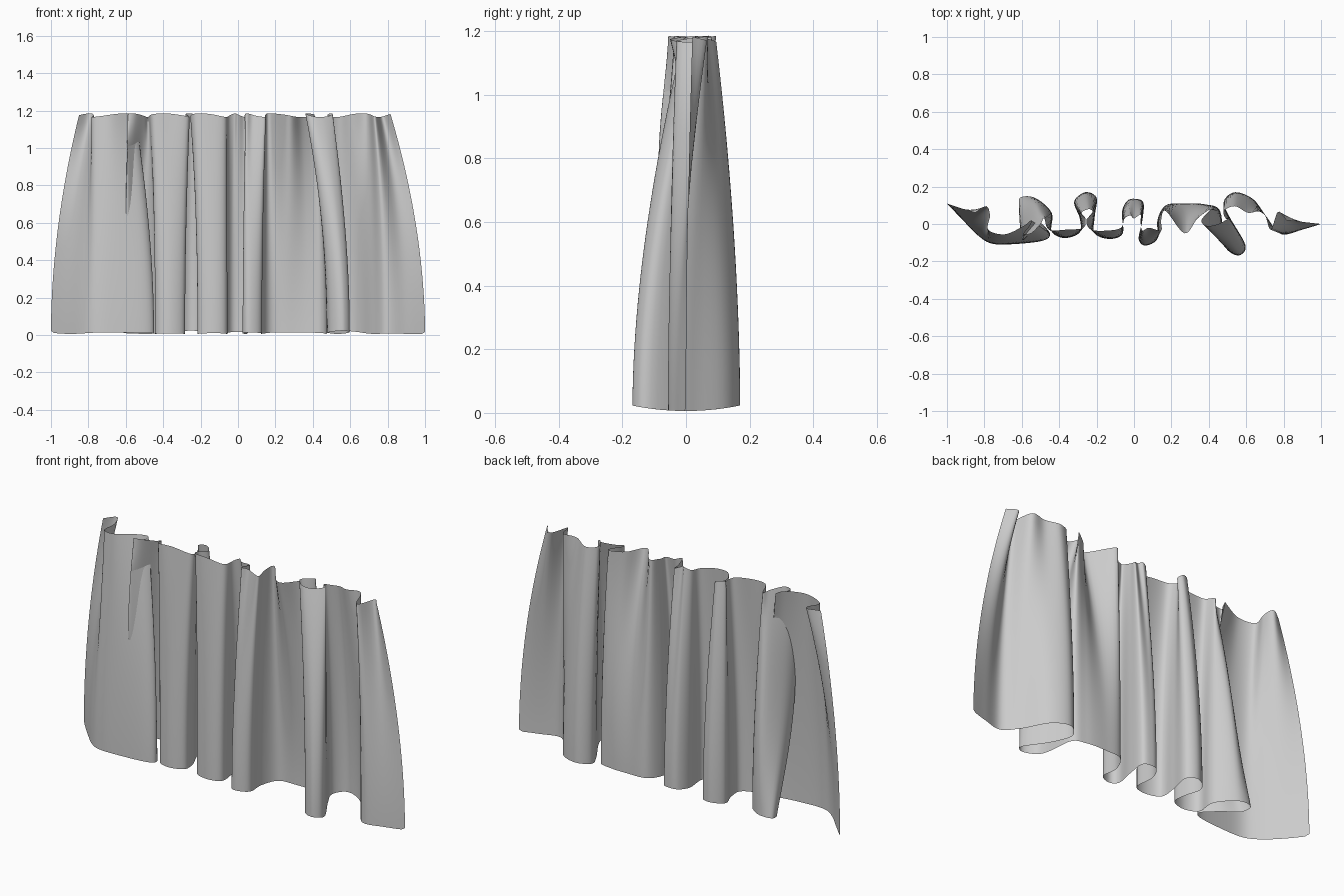
import bpy, bmesh, math
from mathutils import Vector

# Hem path on the floor (x, y), left to right through every fold
hem = [(-1, .11), (-.91, .015), (-.83, -.065), (-.76, -.105), (-.65, -.108), (-.49, -.09),
       (-.45, -.05), (-.52, .025), (-.6, .08), (-.61, .14), (-.53, .14), (-.44, .06),
       (-.44, -.04), (-.37, -.075), (-.29, -.045), (-.29, .03), (-.32, .12), (-.26, .17),
       (-.2, .14), (-.21, .04), (-.21, -.05), (-.13, -.08), (-.06, -.05), (-.065, .06),
       (-.04, .12), (0, .135), (.05, .115), (.045, .02), (.025, -.08), (.06, -.115),
       (.125, -.08), (.125, .02), (.17, .1), (.27, .11), (.38, .105), (.46, .07),
       (.48, -.1), (.52, -.155), (.57, -.165), (.595, -.11), (.51, .04), (.48, .12),
       (.54, .17), (.64, .13), (.72, .02), (.79, -.055), (.9, -.03), (1, 0)]
# Gathered path along the top, one point per hem point
top = [(-.85, .06), (-.79, .095), (-.77, .045), (-.78, -.03), (-.69, -.055), (-.59, -.01),
       (-.55, .02), (-.56, -.01), (-.59, -.05), (-.55, -.05), (-.5, .0), (-.48, .03),
       (-.455, -.03), (-.36, -.03), (-.27, -.02), (-.26, .03), (-.28, .06), (-.24, .08),
       (-.22, .06), (-.255, .02), (-.23, -.03), (-.14, -.035), (-.07, -.02), (-.05, .03),
       (-.02, .045), (0, .03), (.035, .05), (.035, .01), (.045, -.035), (.08, -.02),
       (.145, -.035), (.145, .02), (.17, .07), (.27, -.05), (.34, .03), (.41, .08),
       (.36, .02), (.39, -.01), (.45, .0), (.505, .03), (.49, .03), (.48, .07),
       (.54, .095), (.61, .06), (.69, .065), (.73, -.03), (.77, .065), (.815, .02)]
# Mid-height push that makes one inner fold show at the front
push = {7: -.05, 8: -.12, 9: -.08}

STEPS, ROWS = 6, 26


def smooth_path(pts):
    """Catmull-Rom curve through the points."""
    p = [Vector(q) for q in pts]
    p = [2 * p[0] - p[1]] + p + [2 * p[-1] - p[-2]]
    out = []
    for i in range(1, len(p) - 2):
        a, b, c, d = p[i - 1:i + 3]
        for k in range(STEPS):
            t = k / STEPS
            out.append(.5 * (2 * b + (c - a) * t + (2 * a - 5 * b + 4 * c - d) * t * t
                             + (3 * b - a - 3 * c + d) * t ** 3))
    return out + [p[-2]]


low = smooth_path(hem)
high = smooth_path(top)
bulge = smooth_path([(push.get(i, 0), 0) for i in range(len(hem))])

# Curtain sheet lofted from hem to gathered top
bm = bmesh.new()
rows = []
for r in range(ROWS):
    u = r / (ROWS - 1)
    row = []
    for i, (a, b, m) in enumerate(zip(low, high, bulge)):
        x = a.x + (b.x - a.x) * u ** 1.9
        y = a.y + (b.y - a.y) * u ** 1.8 + m.x * math.sin(math.pi * u)
        z0 = .006 + .6 * a.y ** 2
        z1 = 1.175 + .01 * math.sin(i * .27)
        row.append(bm.verts.new((x, y, z0 + (z1 - z0) * u)))
    rows.append(row)
for lo, hi in zip(rows, rows[1:]):
    for i in range(len(lo) - 1):
        bm.faces.new((lo[i], lo[i + 1], hi[i + 1], hi[i]))
# Soft rounding of the hem corners
for end in (0, -1):
    rows[0][end].co.z += .01

mesh = bpy.data.meshes.new("curtain")
bm.to_mesh(mesh)
bm.free()
mesh.shade_smooth()
curtain = bpy.data.objects.new("curtain", mesh)
bpy.context.collection.objects.link(curtain)
